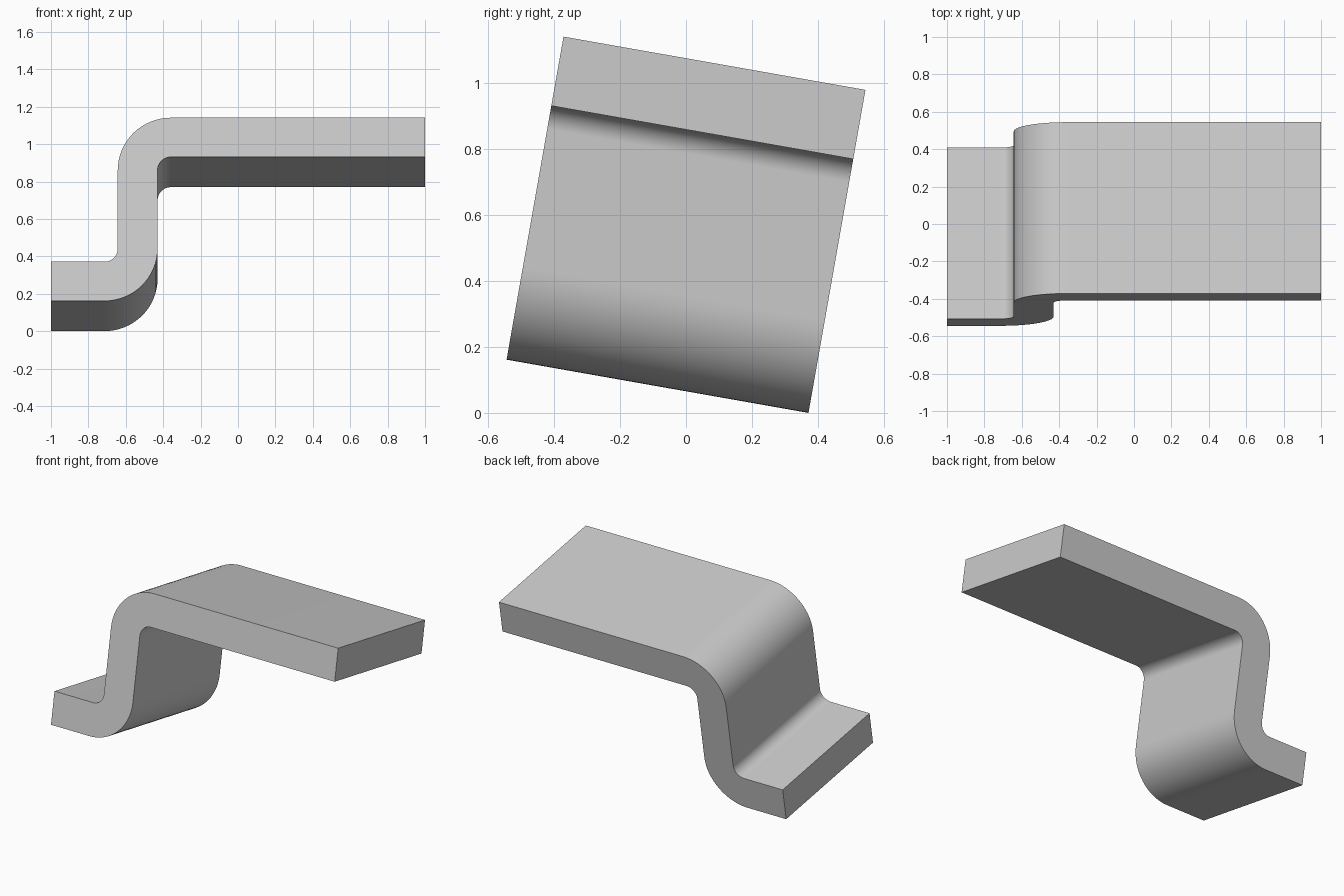
import bpy, bmesh
from math import sin, cos, radians, pi
from mathutils import Matrix

cube = bpy.data.objects.get("Cube")
if cube:
    bpy.data.objects.remove(cube, do_unlink=True)

# Sheet dimensions
HEIGHT, DEPTH, THICK = 0.995, 0.93, 0.213
R_IN = 0.072
R_OUT = R_IN + THICK
WEB_LEFT = -0.643
WEB_RIGHT = WEB_LEFT + THICK
TILT = radians(-10)
STEPS = 16


def arc(cx, cz, r, start, end):
    """Points along an arc, angles in degrees."""
    return [(cx + r * cos(a), cz + r * sin(a))
            for a in (radians(start + (end - start) * i / STEPS)
                      for i in range(STEPS + 1))]


# Bend centres: upper bend opens right, lower bend opens left
ux, uz = WEB_LEFT + R_OUT, HEIGHT / 2 - R_OUT
lx, lz = WEB_RIGHT - R_OUT, -HEIGHT / 2 + R_OUT

# Z-shaped side profile, counter-clockwise from the foot
profile = [(-1, -HEIGHT / 2)]
profile += arc(lx, lz, R_OUT, -90, 0)
profile += arc(ux, uz, R_IN, 180, 90)
profile += [(1, HEIGHT / 2 - THICK), (1, HEIGHT / 2)]
profile += arc(ux, uz, R_OUT, 90, 180)
profile += arc(lx, lz, R_IN, 0, -90)
profile += [(-1, -HEIGHT / 2 + THICK)]

# Extrude the profile through the depth
bm = bmesh.new()
face = bm.faces.new([bm.verts.new((x, -DEPTH / 2, z)) for x, z in profile])
ext = bmesh.ops.extrude_face_region(bm, geom=[face], use_keep_orig=True)
moved = [g for g in ext["geom"] if isinstance(g, bmesh.types.BMVert)]
bmesh.ops.translate(bm, verts=moved, vec=(0, DEPTH, 0))
bmesh.ops.recalc_face_normals(bm, faces=bm.faces)

# Lean the bracket back and stand it on the floor
bmesh.ops.rotate(bm, verts=bm.verts, cent=(0, 0, 0),
                 matrix=Matrix.Rotation(TILT, 3, 'X'))
low = min(v.co.z for v in bm.verts)
bmesh.ops.translate(bm, verts=bm.verts, vec=(0, 0, -low))

mesh = bpy.data.meshes.new("bent_bracket")
bm.to_mesh(mesh)
bm.free()
bracket = bpy.data.objects.new("bent_bracket", mesh)
bpy.context.collection.objects.link(bracket)

# Plain grey finish
grey = bpy.data.materials.new("light_grey")
grey.use_nodes = True
colour = (0.6, 0.6, 0.6, 1)
grey.diffuse_color = colour
grey.node_tree.nodes["Principled BSDF"].inputs["Base Color"].default_value = colour
mesh.materials.append(grey)

# Smooth bends, crisp edges
bpy.ops.object.select_all(action='DESELECT')
bracket.select_set(True)
bpy.context.view_layer.objects.active = bracket
bpy.ops.object.shade_smooth_by_angle(angle=radians(30))
